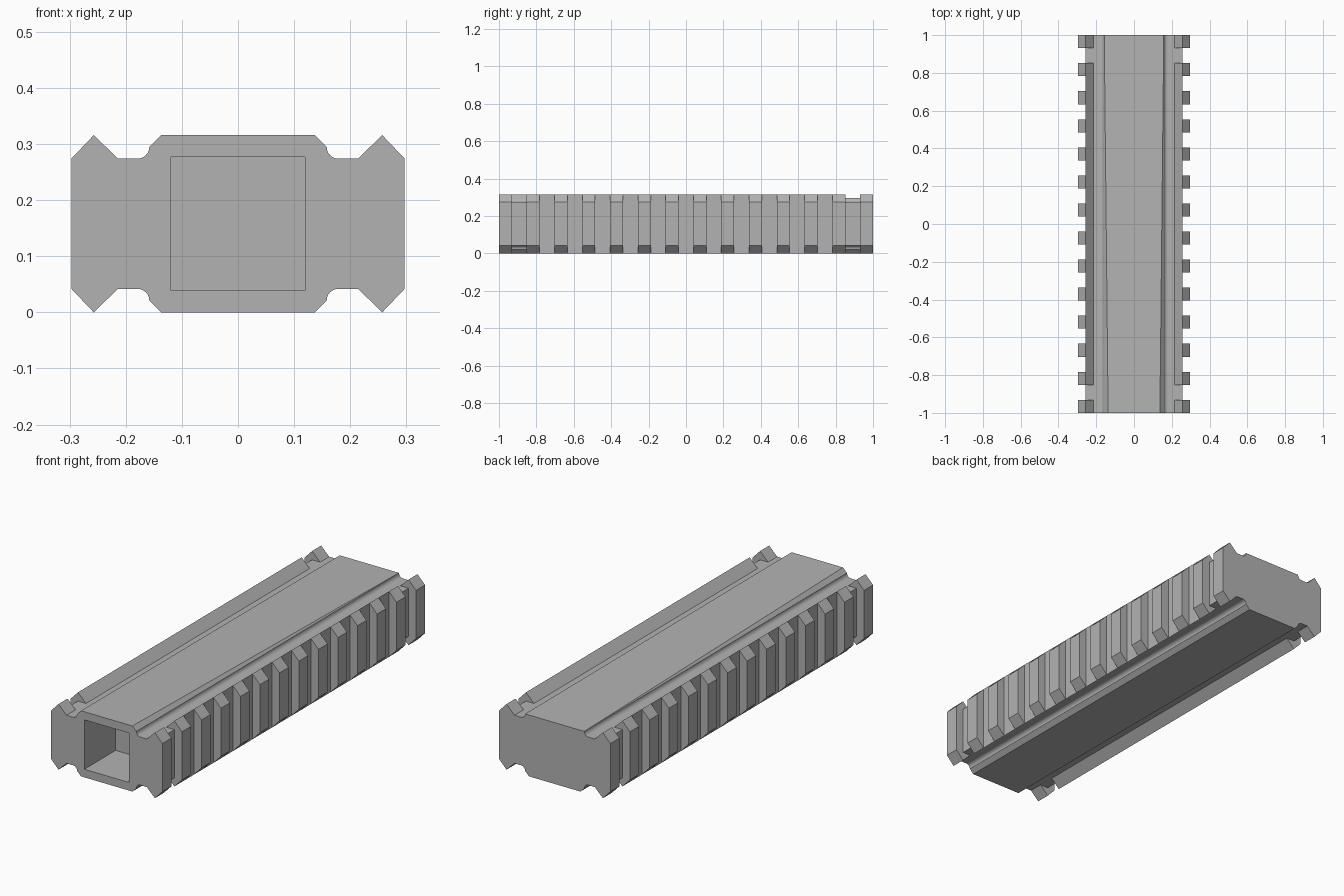
import bpy, bmesh, math

if "Cube" in bpy.data.objects:
    bpy.data.objects.remove(bpy.data.objects["Cube"], do_unlink=True)

HEIGHT, PEAK, OUTER, GROOVE = 0.316, 0.257, 0.297, 0.274
RIBS, RIB_WIDTH = 14, 0.069
PITCH = (2 - RIB_WIDTH) / (RIBS - 1)
DROP = 0.0205          # how far the top deck falls towards the back

# One flat grey
grey = bpy.data.materials.new("plain grey")
grey.use_nodes = True
colour = (0.45, 0.45, 0.45, 1)
grey.diffuse_color = colour
grey.node_tree.nodes["Principled BSDF"].inputs["Base Color"].default_value = colour


def upper_profile(kind, fall):
    """Right upper quarter of the cross-section, from the deck out to the side."""
    pts = [(0.137 + fall, HEIGHT - fall)]
    for i in range(7):  # rounded groove corner
        a = math.pi + i * math.pi / 12
        pts.append((0.179 + 0.021 * math.cos(a), 0.295 + 0.021 * math.sin(a)))
    pts.append((0.214, GROOVE))
    pts.append((PEAK, GROOVE if kind == "end_gap" else HEIGHT))
    pts.append((OUTER if kind == "rib" else PEAK, GROOVE))
    return pts


def ring(bm, y, kind):
    top = upper_profile(kind, DROP * (y + 1) / 2)
    bottom = [(x, HEIGHT - z) for x, z in reversed(upper_profile(kind, 0))]
    right = top + bottom
    left = [(-x, z) for x, z in reversed(right)]
    return [bm.verts.new((x, y, z)) for x, z in right + left]


# Rail body: rib and gap sections stacked along its length
bm = bmesh.new()
rings = []
for i in range(RIBS):
    start = -1 + i * PITCH
    rings += [ring(bm, start, "rib"), ring(bm, start + RIB_WIDTH, "rib")]
    if i < RIBS - 1:
        kind = "end_gap" if i in (0, RIBS - 2) else "gap"
        rings += [ring(bm, start + RIB_WIDTH, kind), ring(bm, start + PITCH, kind)]
for a, b in zip(rings, rings[1:]):
    for j in range(len(a)):
        k = (j + 1) % len(a)
        bm.faces.new((a[j], a[k], b[k], b[j]))
bm.faces.new(rings[0])
bm.faces.new(rings[-1])
bmesh.ops.remove_doubles(bm, verts=bm.verts, dist=1e-5)
bmesh.ops.dissolve_degenerate(bm, edges=bm.edges, dist=1e-5)
bmesh.ops.recalc_face_normals(bm, faces=bm.faces)
bmesh.ops.dissolve_limit(bm, angle_limit=math.radians(0.5),
                         verts=bm.verts, edges=bm.edges)
mesh = bpy.data.meshes.new("rail_body")
bm.to_mesh(mesh)
bm.free()
mesh.materials.append(grey)
body = bpy.data.objects.new("rail_body", mesh)
bpy.context.collection.objects.link(body)

# Square socket in the front end
bpy.ops.mesh.primitive_cube_add(size=1, location=(0, -1, HEIGHT / 2))
cutter = bpy.context.object
cutter.name = "socket_cutter"
cutter.scale = (0.238, 0.476, 0.238)
cutter.hide_render = True
cutter.data.materials.append(grey)
cut = body.modifiers.new("socket", "BOOLEAN")
cut.operation, cut.solver, cut.object = "DIFFERENCE", "EXACT", cutter
bpy.ops.object.select_all(action="DESELECT")
body.select_set(True)
bpy.context.view_layer.objects.active = body
bpy.ops.object.modifier_apply(modifier=cut.name)
bpy.data.objects.remove(cutter, do_unlink=True)
bpy.ops.object.shade_smooth_by_angle(angle=math.radians(20))
